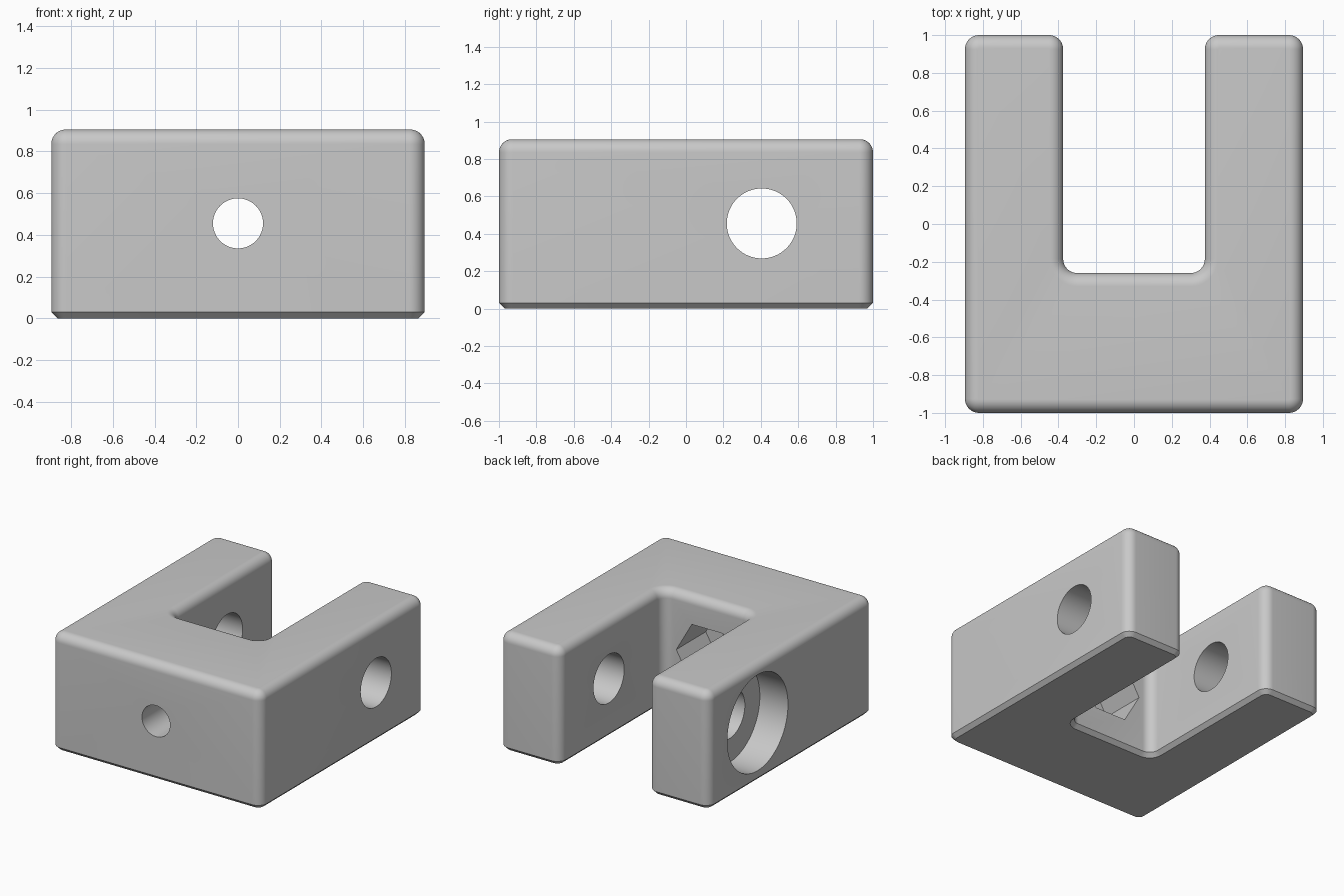
import bpy, bmesh
from math import sin, cos, pi, radians, copysign
from mathutils import Matrix

cube = bpy.data.objects.get("Cube")
if cube:
    bpy.data.objects.remove(cube, do_unlink=True)

HALF_W, HALF_L, HEIGHT = 0.895, 1.0, 0.905
SLOT_X, SLOT_Y = 0.375, -0.26
CORNER, ROUND, CHAMFER, SEG = 0.075, 0.07, 0.03, 10
HOLE_Z, PIN_Y = 0.455, 0.405

grey = bpy.data.materials.new("plain grey")
grey.use_nodes = True
colour = (0.58, 0.58, 0.58, 1)
grey.diffuse_color = colour
grey.node_tree.nodes["Principled BSDF"].inputs["Base Color"].default_value = colour


def make_object(name, bm):
    bmesh.ops.recalc_face_normals(bm, faces=bm.faces)
    mesh = bpy.data.meshes.new(name)
    bm.to_mesh(mesh)
    bm.free()
    mesh.materials.append(grey)
    obj = bpy.data.objects.new(name, mesh)
    bpy.context.collection.objects.link(obj)
    return obj


# Corners of the U outline: x, y, start angle, sweep (negative sweep is concave)
CORNERS = [
    (-HALF_W, -HALF_L, 180, 90), (HALF_W, -HALF_L, 270, 90),
    (HALF_W, HALF_L, 0, 90), (SLOT_X, HALF_L, 90, 90),
    (SLOT_X, SLOT_Y, 0, -90), (-SLOT_X, SLOT_Y, -90, -90),
    (-SLOT_X, HALF_L, 0, 90), (-HALF_W, HALF_L, 90, 90),
]


def u_outline(inset):
    points = []
    for x, y, start, sweep in CORNERS:
        mid = radians(start + sweep / 2)
        cx = x - copysign(CORNER, cos(mid))
        cy = y - copysign(CORNER, sin(mid))
        r = CORNER - copysign(inset, sweep)
        for i in range(SEG + 1):
            a = radians(start + sweep * i / SEG)
            points.append((cx + r * cos(a), cy + r * sin(a)))
    return points


# Clevis body: chamfered underneath, rounded on top
levels = [(0, CHAMFER), (CHAMFER, 0)]
for i in range(SEG + 1):
    a = pi / 2 * i / SEG
    levels.append((HEIGHT - ROUND + ROUND * sin(a), ROUND * (1 - cos(a))))
bm = bmesh.new()
rings = [[bm.verts.new((x, y, z)) for x, y in u_outline(inset)] for z, inset in levels]
for low, high in zip(rings, rings[1:]):
    for i in range(len(low)):
        j = (i + 1) % len(low)
        bm.faces.new((low[i], low[j], high[j], high[i]))
bm.faces.new(rings[0][::-1])
bm.faces.new(rings[-1])
body = make_object("clevis_body", bm)


# Holes
def cut(name, axis, start, end, radius, sides, across):
    turn = Matrix.Rotation(pi / 2, 4, 'Y' if axis == 'X' else 'X')
    mid = (start + end) / 2
    place = (mid, across, HOLE_Z) if axis == 'X' else (across, mid, HOLE_Z)
    spin = Matrix.Rotation(pi / 2 if sides == 6 else 0, 4, 'Z')
    bm = bmesh.new()
    bmesh.ops.create_cone(bm, cap_ends=True, segments=sides, radius1=radius,
                          radius2=radius, depth=abs(end - start),
                          matrix=Matrix.Translation(place) @ turn @ spin)
    # Keep the hexagon's points to the sides
    if sides == 6:
        widest = max(abs(v.co.x) for v in bm.verts)
        if widest < radius * 0.95:
            bmesh.ops.rotate(bm, verts=bm.verts, cent=place,
                             matrix=Matrix.Rotation(pi / 6, 3, 'Y'))
    cutter = make_object(name, bm)
    cutter.hide_render = True
    mod = body.modifiers.new(name, 'BOOLEAN')
    mod.operation, mod.solver, mod.object = 'DIFFERENCE', 'EXACT', cutter
    bpy.context.view_layer.objects.active = body
    bpy.ops.object.modifier_apply(modifier=mod.name)
    bpy.data.objects.remove(cutter, do_unlink=True)


cut("pin_hole", 'X', -1.2, 1.2, 0.187, 64, PIN_Y)
cut("pin_counterbore", 'X', -1.2, -HALF_W + 0.24, 0.37, 96, PIN_Y)
cut("bolt_hole", 'Y', -1.2, 0, 0.12, 48, 0)
cut("nut_pocket", 'Y', SLOT_Y - 0.36, 0, 0.265, 6, 0)

# Smooth the rounds, keep hole rims and the chamfer sharp
bpy.ops.object.select_all(action='DESELECT')
body.select_set(True)
bpy.context.view_layer.objects.active = body
bpy.ops.object.shade_smooth_by_angle(angle=radians(30))
